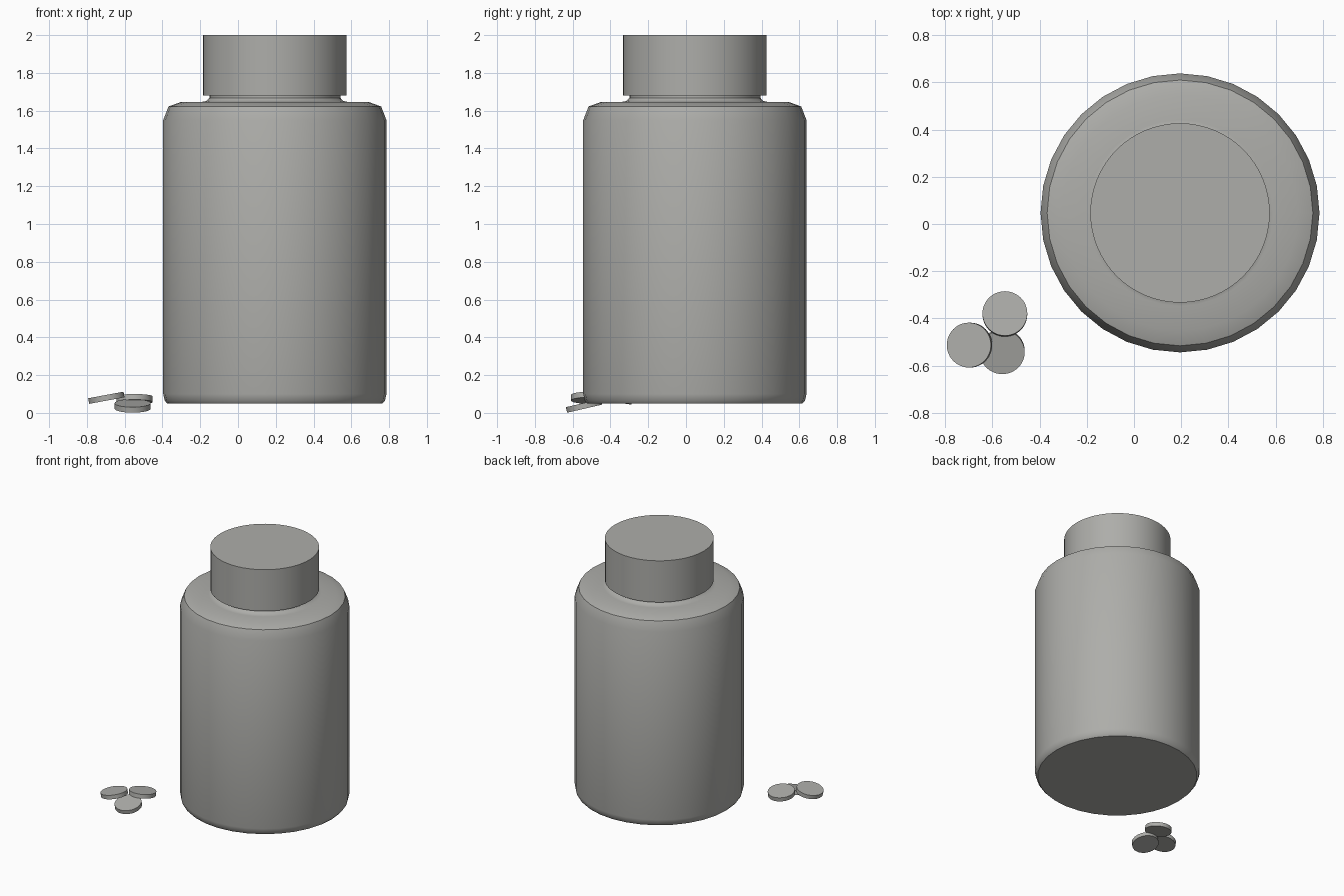
import bpy, bmesh, math

if "Cube" in bpy.data.objects:
    bpy.data.objects.remove(bpy.data.objects["Cube"])

mat = bpy.data.materials.new("warm grey")
mat.diffuse_color = (0.42, 0.42, 0.40, 1)
mat.use_nodes = True
mat.node_tree.nodes["Principled BSDF"].inputs["Base Color"].default_value = mat.diffuse_color


def lathe(name, profile, sides, loc, rot=(0, 0, 0), smooth=40):
    """Revolve (radius, z) points around z and close both ends."""
    bm = bmesh.new()
    rings = []
    for r, z in profile:
        rings.append([bm.verts.new((r * math.cos(math.tau * i / sides),
                                    r * math.sin(math.tau * i / sides), z))
                      for i in range(sides)])
    for a, b in zip(rings, rings[1:]):
        for i in range(sides):
            j = (i + 1) % sides
            bm.faces.new((a[i], a[j], b[j], b[i]))
    bm.faces.new(rings[0][::-1])
    bm.faces.new(rings[-1])
    me = bpy.data.meshes.new(name)
    bm.to_mesh(me)
    bm.free()
    me.materials.append(mat)
    ob = bpy.data.objects.new(name, me)
    bpy.context.collection.objects.link(ob)
    ob.location = loc
    ob.rotation_euler = [math.radians(a) for a in rot]
    bpy.ops.object.select_all(action='DESELECT')
    ob.select_set(True)
    bpy.context.view_layer.objects.active = ob
    bpy.ops.object.shade_smooth_by_angle(angle=math.radians(smooth))
    return ob


AXIS = (0.195, 0.047, 0)

# bottle body with bevelled base, chamfered shoulder and neck
lathe("bottle_body", [(0.57, 0.05), (0.583, 0.065), (0.591, 0.10), (0.591, 1.55),
                      (0.563, 1.622), (0.50, 1.645), (0.395, 1.645),
                      (0.362, 1.651), (0.347, 1.668), (0.347, 1.70)], 32, AXIS)

# screw cap
lathe("cap", [(0.38, 1.68), (0.38, 2.0)], 64, AXIS)

# three pills leaning on each other
pills = [("pill_back", (-0.547, -0.381, 0.072), (-8, 0, 0)),
         ("pill_left", (-0.697, -0.513, 0.080), (0, -10.5, 0)),
         ("pill_front", (-0.558, -0.540, 0.037), (13, 0, 0))]
for name, loc, rot in pills:
    lathe(name, [(0.095, -0.015), (0.095, 0.015)], 48, loc, rot)
